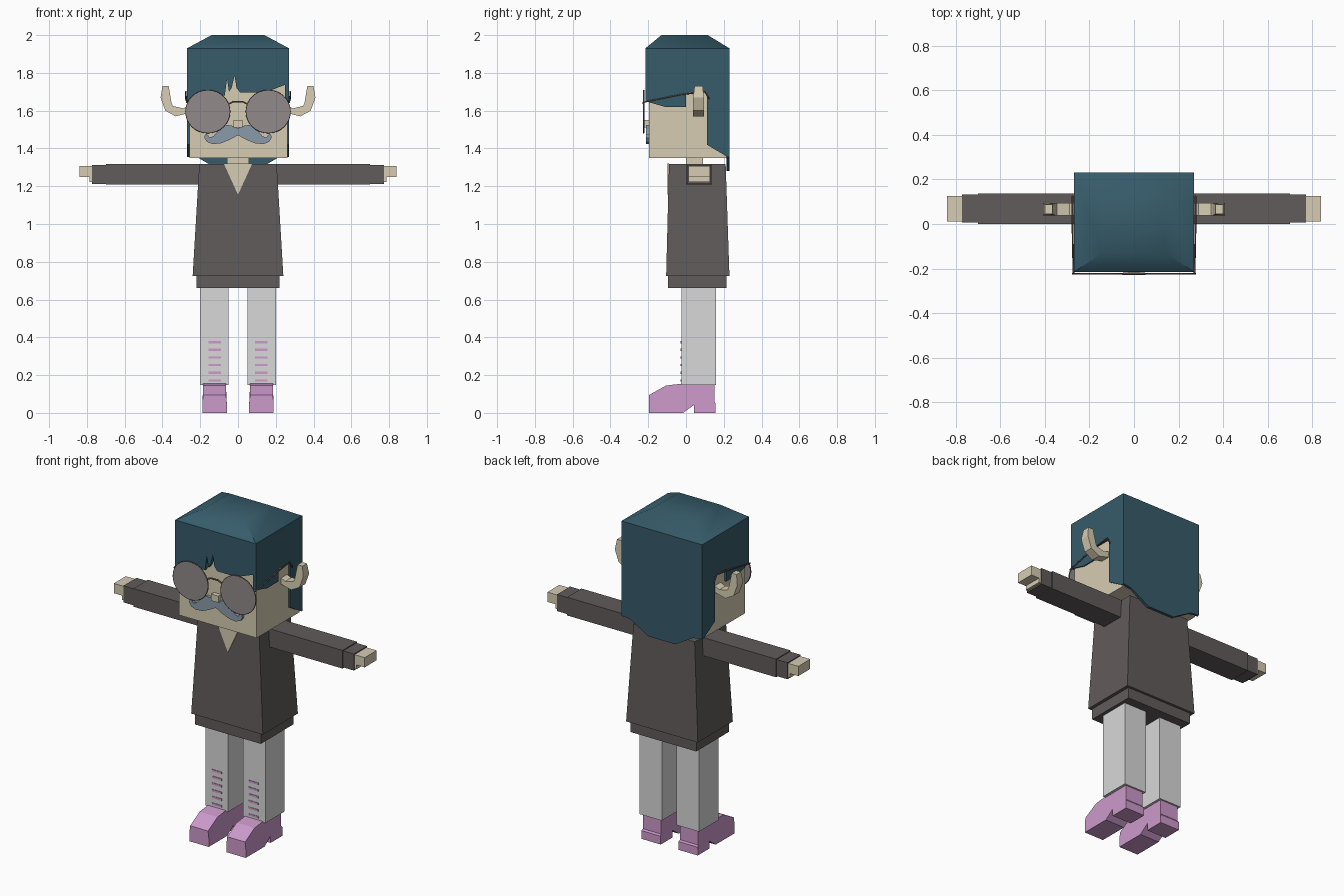
import bpy
import bmesh
import math

cube = bpy.data.objects.get("Cube")
if cube:
    bpy.data.objects.remove(cube, do_unlink=True)


def material(name, *srgb):
    """Flat colour given as display values, stored linear."""
    col = [(c / 255) ** 2.2 for c in srgb] + [1]
    m = bpy.data.materials.new(name)
    m.use_nodes = True
    m.diffuse_color = col
    node = next(n for n in m.node_tree.nodes if n.type == 'BSDF_PRINCIPLED')
    node.inputs["Base Color"].default_value = col
    return m


SKIN = material("skin", 213, 203, 177)
HAIR = material("teal_hair", 57, 92, 106)
COAT = material("charcoal_cloth", 97, 92, 91)
PANTS = material("light_grey_cloth", 215, 215, 215)
PINK = material("pink", 203, 152, 202)
BEARD = material("blue_grey_hair", 137, 154, 169)
LENS = material("lens_grey", 144, 137, 138)
FRAME = material("frame_brown", 100, 88, 82)


def finish(name, bm, mat):
    bmesh.ops.recalc_face_normals(bm, faces=bm.faces[:])
    me = bpy.data.meshes.new(name)
    bm.to_mesh(me)
    bm.free()
    me.materials.append(mat)
    ob = bpy.data.objects.new(name, me)
    bpy.context.collection.objects.link(ob)
    return ob


def prism(name, mat, profile, axis, a, b):
    """Extrude a (y,z) profile along X, or an (x,z) profile along Y."""
    bm = bmesh.new()

    def place(p, t):
        return (t, p[0], p[1]) if axis == 'X' else (p[0], t, p[1])
    face = bm.faces.new([bm.verts.new(place(p, a)) for p in profile])
    new = bmesh.ops.extrude_face_region(bm, geom=[face])["geom"]
    shift = (b - a, 0, 0) if axis == 'X' else (0, b - a, 0)
    bmesh.ops.translate(bm, vec=shift, verts=[v for v in new if isinstance(v, bmesh.types.BMVert)])
    return finish(name, bm, mat)


def taper(name, mat, low, high):
    """Box between two rectangles (x0, x1, y0, y1, z)."""
    bm = bmesh.new()
    rings = [[bm.verts.new((x, y, r[4])) for x, y in
              ((r[0], r[2]), (r[1], r[2]), (r[1], r[3]), (r[0], r[3]))] for r in (low, high)]
    for r in rings:
        bm.faces.new(r)
    for i in range(4):
        j = (i + 1) % 4
        bm.faces.new((rings[0][i], rings[0][j], rings[1][j], rings[1][i]))
    return finish(name, bm, mat)


def box(name, mat, x0, x1, y0, y1, z0, z1):
    return taper(name, mat, (x0, x1, y0, y1, z0), (x0, x1, y0, y1, z1))


def wire(name, mat, pts, radius, closed=False):
    """Thin round tube through points."""
    cu = bpy.data.curves.new(name, 'CURVE')
    cu.dimensions = '3D'
    cu.bevel_depth = radius
    cu.bevel_resolution = 1
    cu.use_fill_caps = True
    sp = cu.splines.new('POLY')
    sp.points.add(len(pts) - 1)
    for p, co in zip(sp.points, pts):
        p.co = (*co, 1)
    sp.use_cyclic_u = closed
    cu.materials.append(mat)
    ob = bpy.data.objects.new(name, cu)
    bpy.context.collection.objects.link(ob)
    return ob


def mirrored(half):
    """Close a half profile by reflecting it across x = 0."""
    return half + [(-x, z) for x, z in reversed(half) if x > 0]


# Head, neck and nose
box("head", SKIN, -.258, .262, -.195, .215, 1.35, 1.9)
box("neck", SKIN, -.058, .058, 0, .09, 1.29, 1.36)
box("nose", SKIN, -.024, .024, -.222, -.19, 1.51, 1.55)

# Hair: fringe with two parted tufts, sides, back and domed crown
fringe = [(-.27, 1.93), (-.27, 1.65), (-.15, 1.68), (-.07, 1.68), (-.058, 1.77),
          (-.048, 1.7), (-.034, 1.72), (-.018, 1.785), (-.008, 1.72), (.012, 1.695),
          (.14, 1.695), (.27, 1.745), (.27, 1.93)]
prism("hair_fringe", HAIR, fringe, 'Y', -.215, -.19)
side = [(-.215, 1.93), (-.215, 1.65), (-.11, 1.62), (0, 1.62), (0, 1.695),
        (.11, 1.695), (.11, 1.42), (.22, 1.355), (.23, 1.355), (.23, 1.93)]
for s in (-1, 1):
    prism("hair_side", HAIR, side, 'X', s * .25, s * .27)
prism("hair_back", HAIR, mirrored([(.27, 1.93), (.27, 1.36), (.21, 1.35), (.09, 1.28)]),
      'Y', .215, .231)
crown = taper("hair_crown", HAIR, (-.27, .27, -.215, .23, 1.93), (-.14, .14, -.13, .115, 2))
bpy.context.view_layer.objects.active = crown
crown.select_set(True)
bpy.ops.object.shade_smooth_by_angle(angle=math.radians(45))
crown.select_set(False)

# Moustache
half = [(0, 1.505), (.03, 1.52), (.065, 1.525), (.1, 1.5), (.13, 1.465), (.15, 1.458),
        (.163, 1.475), (.175, 1.475), (.178, 1.455), (.165, 1.435), (.135, 1.423),
        (.09, 1.427), (.045, 1.445), (0, 1.47)]
prism("moustache", BEARD, mirrored(half), 'Y', -.213, -.19)

# Glasses
for s in (-1, 1):
    rim = [(s * .16 + .116 * math.cos(i * math.tau / 32), -.224,
            1.595 + .112 * math.sin(i * math.tau / 32)) for i in range(32)]
    prism("lens", LENS, [(x, z) for x, y, z in rim], 'Y', -.228, -.221)
    wire("lens_rim", FRAME, rim, .004, True)
    wire("temple", FRAME, [(s * .272, -.224, 1.645), (s * .276, -.03, 1.685),
                           (s * .276, .1, 1.7), (s * .276, .125, 1.66)], .004)
wire("bridge", FRAME, [(-.05, -.224, 1.635), (-.025, -.224, 1.647),
                       (.025, -.224, 1.647), (.05, -.224, 1.635)], .005)

# Upturned ears
ear = [(.25, 1.63), (.25, 1.59), (.33, 1.57), (.385, 1.6), (.41, 1.67), (.4, 1.73),
       (.367, 1.73), (.352, 1.64), (.345, 1.625), (.29, 1.612)]
for s in (-1, 1):
    ob = prism("ear", SKIN, [(s * x, z) for x, z in ear], 'Y', .038, .095)
    for v in ob.data.vertices:
        if v.co.z > 1.7:
            v.co.y = .067 + (v.co.y - .067) * .75

# Coat, hem and open collar
taper("coat", COAT, (-.24, .24, -.105, .23, .725), (-.205, .205, -.09, .21, 1.317))
box("coat_hem", COAT, -.22, .22, -.095, .215, .66, .73)
collar = prism("collar_opening", SKIN, [(-.075, 1.319), (0, 1.155), (.075, 1.319)],
               'Y', -.097, -.089)

# Arms and hands
for s in (-1, 1):
    def arm_part(name, mat, x0, x1, *rest):
        box(name, mat, *sorted((s * x0, s * x1)), *rest)
    arm_part("sleeve", COAT, .19, .7, 0, .138, 1.208, 1.318)
    arm_part("cuff", COAT, .69, .772, .006, .132, 1.213, 1.313)
    arm_part("hand", SKIN, .76, .84, .012, .126, 1.248, 1.307)
    arm_part("hand_heel", SKIN, .76, .785, .012, .126, 1.222, 1.25)

# Legs with painted stripes, and heeled shoes
shoe = [(-.195, 0), (-.195, .05), (-.195, .095), (-.105, .145), (-.02, .155), (.15, .148),
        (.15, .06), (.157, .05), (.157, 0), (.043, 0), (.043, .043), (-.015, 0)]
for s in (-1, 1):
    box("trouser_leg", PANTS, *sorted((s * .05, s * .2)), -.025, .16, .148, .68)
    for i in range(6):
        z = .172 + i * .0405
        box("leg_stripe", PINK, *sorted((s * .09, s * .155)), -.028, -.022, z - .006, z + .006)
    ob = prism("shoe", PINK, shoe, 'X', s * .064, s * .184)
    for v in ob.data.vertices:
        if v.co.z < .055:
            v.co.x = s * .124 + (v.co.x - s * .124) * 1.08
